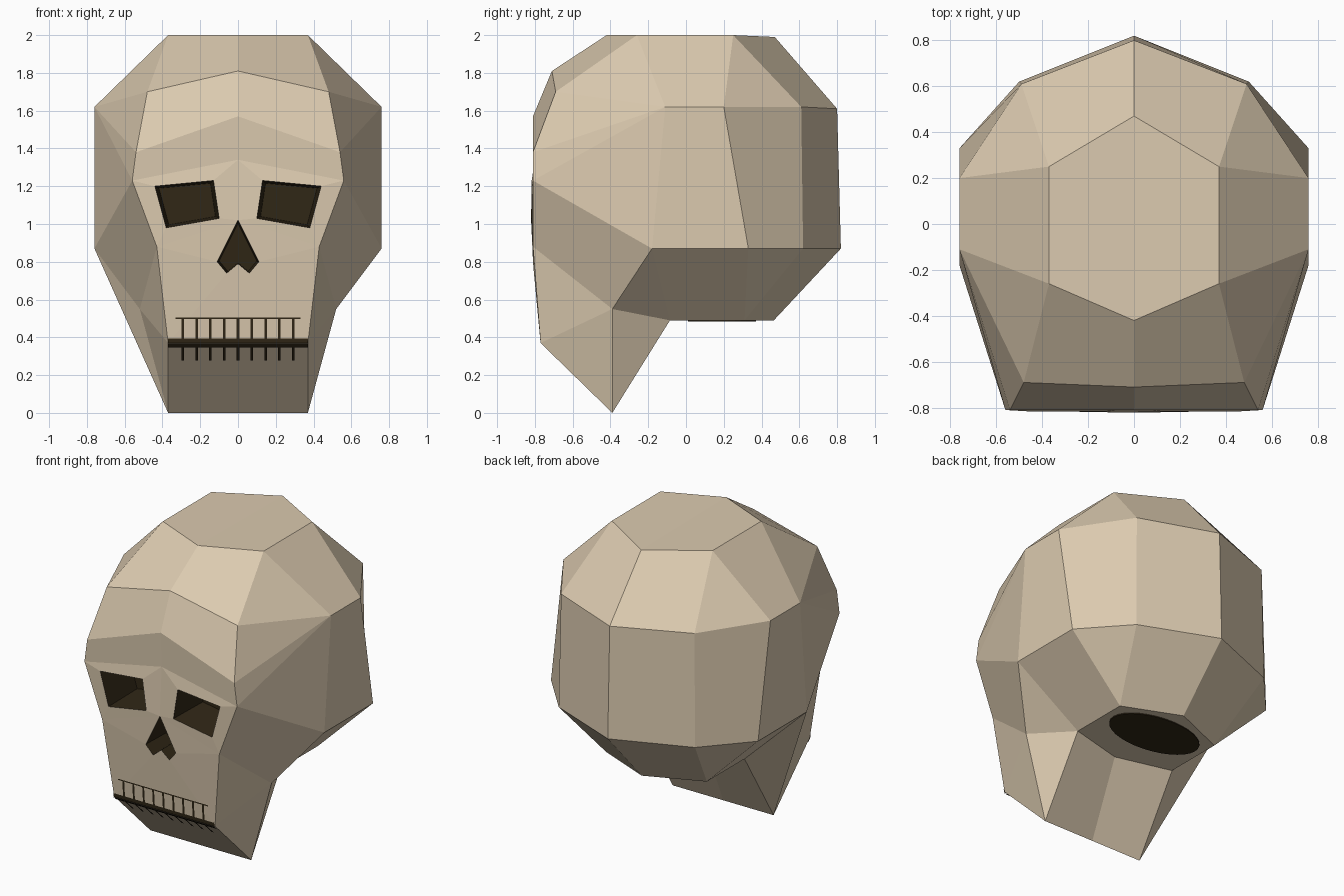
import bpy, bmesh, math
from mathutils import Vector

if "Cube" in bpy.data.objects:
    bpy.data.objects.remove(bpy.data.objects["Cube"])


def material(name, rgb):
    m = bpy.data.materials.new(name)
    m.diffuse_color = (*rgb, 1)
    m.use_nodes = True
    m.node_tree.nodes["Principled BSDF"].inputs["Base Color"].default_value = m.diffuse_color
    return m


BONE = material("bone", (0.71, 0.59, 0.43))
DARK = material("dark cavity", (0.03, 0.02, 0.008))


def finish(bm, name, mats):
    me = bpy.data.meshes.new(name)
    bm.to_mesh(me)
    bm.free()
    for m in mats:
        me.materials.append(m)
    ob = bpy.data.objects.new(name, me)
    bpy.context.collection.objects.link(ob)
    return ob


# Half-skull landmarks (right side, x >= 0)
P = dict(
    # crown
    T0=(0, -.42, 2), T1=(.37, -.26, 2), T2=(.37, .25, 2), T3=(0, .47, 1.99),
    # forehead and brow
    A0=(0, -.71, 1.81), A1=(.48, -.69, 1.70), B0=(0, -.81, 1.57), B=(.54, -.81, 1.38),
    C=(.56, -.81, 1.23), D=(0, -.8, 1.34),
    # upper and lower cranium rings
    R1=(.76, -.11, 1.62), R2=(.76, .2, 1.62), R3=(.49, .61, 1.62), R4=(0, .8, 1.61),
    P1=(.76, -.18, .87), P2=(.76, .33, .87), P3=(.5, .62, .87), P4=(0, .82, .87),
    # base
    Q0=(0, -.18, .49), Q1=(.37, -.085, .49), Q2=(.37, .31, .49), Q3=(0, .465, .49),
    # cheek, mouth and jaw
    F=(.43, -.81, .88), G=(.37, -.77, .37), H=(0, -.77, .37),
    J=(.52, -.39, .55), K=(.37, -.39, 0), K0=(0, -.39, 0),
    # eye socket rim and nose rim
    S1=(.13, -.817, 1.23), S2=(.44, -.817, 1.20), S3=(.38, -.815, .98), S4=(.10, -.82, 1.03),
    E=(0, -.82, 1.02), N2=(.11, -.81, .80), N3=(.06, -.805, .74), N4=(0, -.805, .79),
)

FACES = """
T0 T1 T2 T3|A0 A1 T1 T0|B0 B A1 A0|A1 R1 T1|A1 B R1|T1 R1 R2 T2|T2 R2 R3|T2 R3 R4 T3
B0 D C B|B C R1|C P1 R1|R1 P1 P2 R2|R2 P2 P3 R3|R3 P3 P4 R4
P1 Q1 Q2 P2|P2 Q2 P3|P3 Q2 Q3 P4|Q0 Q3 Q2 Q1|K0 Q0 Q1 K
C F J P1|F G J|G K J|G H K0 K
D S1 S2 C|C S2 S3 F|F S3 S4 E|E S4 S1 D
E N2 F|F N2 N3 G|G N3 N4 H
""".strip().replace("\n", "|").split("|")

# Skull: both halves, welded along the centre
bm = bmesh.new()
for side in (1, -1):
    vs = {k: bm.verts.new((x * side, y, z)) for k, (x, y, z) in P.items()}

    def face(verts, mat=0):
        f = bm.faces.new(verts if side > 0 else verts[::-1])
        f.material_index = mat

    for row in FACES:
        face([vs[k] for k in row.split()])
    # the jaw hinge folds differently on each side
    hinge = ("P1 J Q1", "J K Q1") if side > 0 else ("P1 J K", "P1 K Q1")
    for row in hinge:
        face([vs[k] for k in row.split()])

    def recess(keys, depth, taper, closed):
        rim = [vs[k] for k in keys]
        mid = sum((v.co for v in rim), Vector()) / len(rim)
        if not closed:
            mid.x = 0
        back = [bm.verts.new(mid + (v.co - mid) * taper + Vector((0, depth, 0))) for v in rim]
        n = len(rim)
        for i in range(n if closed else n - 1):
            j = (i + 1) % n
            face([rim[i], rim[j], back[j], back[i]], 1)
        face(back, 1)

    recess(["S1", "S2", "S3", "S4"], .28, .88, True)
    recess(["E", "N2", "N3", "N4"], .2, .9, False)

bmesh.ops.remove_doubles(bm, verts=bm.verts, dist=.0005)
bmesh.ops.recalc_face_normals(bm, faces=bm.faces)
finish(bm, "skull", [BONE, DARK])

# Mouth line and tooth gaps: thin dark strips laid on the face and chin
bm = bmesh.new()


def on_face(x, z, upper):
    if upper:
        return (x, -.776 - (z - .37) * .08, z)
    return (x, -.776 + (.37 - z) * 1.027, z - .003)


def strip(x0, x1, z0, z1):
    for lo, hi, upper in ((max(z0, .37), z1, True), (z0, min(z1, .37), False)):
        if hi > lo:
            bm.faces.new([bm.verts.new(on_face(x, z, upper))
                          for x, z in ((x0, lo), (x1, lo), (x1, hi), (x0, hi))])


strip(-.37, .37, .35, .395)
strip(-.33, .33, .496, .504)
for i in range(-4, 5):
    x = i * .073
    strip(x - .007, x + .007, .28, .5)
finish(bm, "tooth_gaps", [DARK])

# Opening under the skull
bm = bmesh.new()
bmesh.ops.create_cone(bm, cap_ends=True, segments=32, radius1=1, radius2=1, depth=.008)
for v in bm.verts:
    v.co = (v.co.x * .32, v.co.y * .18 + .19, v.co.z + .488)
finish(bm, "base_opening", [DARK])
